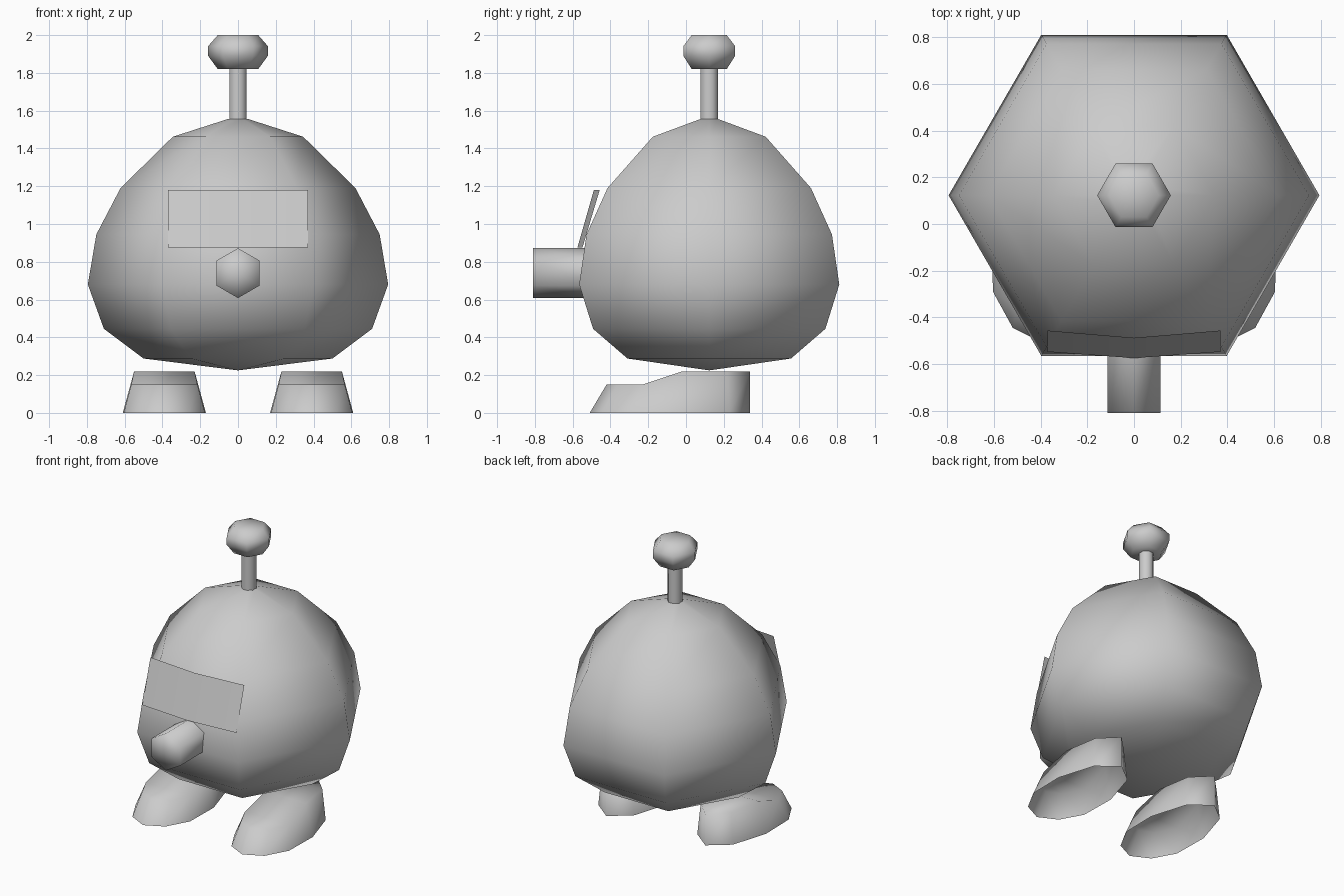
import bpy, bmesh, math
from mathutils import Vector, Matrix

if "Cube" in bpy.data.objects:
    bpy.data.objects.remove(bpy.data.objects["Cube"])

grey = bpy.data.materials.new("light grey")
grey.diffuse_color = (0.6, 0.6, 0.6, 1)
grey.use_nodes = True
grey.node_tree.nodes["Principled BSDF"].inputs["Base Color"].default_value = grey.diffuse_color


def finish(name, bm, recalc=True):
    if recalc:
        bmesh.ops.recalc_face_normals(bm, faces=bm.faces)
    for f in bm.faces:
        f.smooth = True
    me = bpy.data.meshes.new(name)
    bm.to_mesh(me)
    bm.free()
    me.materials.append(grey)
    ob = bpy.data.objects.new(name, me)
    bpy.context.collection.objects.link(ob)
    return ob


def lathe(name, profile, sides, centre, rot=None, phase=0.0):
    """Revolve (radius, height) points with few sides; radius 0 makes a pole."""
    bm = bmesh.new()
    rings = []
    for r, h in profile:
        n = 1 if r == 0 else sides
        rings.append([bm.verts.new((r * math.cos(phase + 2 * math.pi * i / sides),
                                    r * math.sin(phase + 2 * math.pi * i / sides), h))
                      for i in range(n)])
    for a, b in zip(rings, rings[1:]):
        for i in range(sides):
            j = (i + 1) % sides
            if len(a) == 1:
                bm.faces.new((a[0], b[j], b[i]))
            elif len(b) == 1:
                bm.faces.new((a[i], a[j], b[0]))
            else:
                bm.faces.new((a[i], a[j], b[j], b[i]))
    m = Matrix.Translation(centre) @ (rot or Matrix())
    bmesh.ops.transform(bm, matrix=m, verts=bm.verts)
    return finish(name, bm)


AXIS = Vector((0, 0.123, 0))

# Egg-shaped six-sided body
lathe("body", [(0, 0.225), (0.5, 0.288), (0.71, 0.445), (0.795, 0.68), (0.75, 0.945),
               (0.622, 1.19), (0.345, 1.462), (0.05, 1.557), (0, 1.557)], 6, AXIS)

# Antenna with faceted knob
lathe("antenna_stem", [(0.05, 1.53), (0.05, 1.84)], 8, AXIS, phase=math.pi / 8)
lathe("antenna_knob", [(0, 1.82), (0.107, 1.82), (0.158, 1.89), (0.158, 1.942),
                       (0.107, 2.0), (0, 2.0)], 6, AXIS)

# Snout pointing to the front, one corner up
lathe("snout", [(0.132, 0.45), (0.132, 0.81), (0, 0.81)], 6, Vector((0, 0, 0.74)),
      rot=Matrix.Rotation(math.pi / 2, 4, 'X'), phase=math.pi / 2)

# Bent visor plate in front of the face
bm = bmesh.new()
low = [bm.verts.new(p) for p in ((-0.37, -0.548, 0.875), (0, -0.575, 0.875), (0.37, -0.548, 0.875))]
top = [bm.verts.new(p) for p in ((-0.37, -0.457, 1.18), (0, -0.488, 1.18), (0.37, -0.457, 1.18))]
for i in range(2):
    bm.faces.new((low[i], low[i + 1], top[i + 1], top[i]))
finish("visor", bm, recalc=False)

# Feet: rows of (half width, y, z) from toe to heel, open underneath
UPPER = [(0, -0.42, 0.15), (0.11, -0.365, 0.15), (0.175, -0.23, 0.15),
         (0.16, -0.02, 0.22), (0.12, 0.22, 0.22), (0, 0.34, 0.22)]
SOLE = [(0, -0.51, 0), (0.13, -0.445, 0), (0.215, -0.29, 0),
        (0.22, -0.03, 0), (0.14, 0.23, 0), (0, 0.34, 0)]


def foot(name, cx):
    bm = bmesh.new()

    def rows(points):
        left, right = [], []
        for w, y, z in points:
            v = bm.verts.new((cx - w, y, z))
            left.append(v)
            right.append(v if w == 0 else bm.verts.new((cx + w, y, z)))
        return left, right

    ul, ur = rows(UPPER)
    sl, sr = rows(SOLE)
    for i in range(5):
        across = list(dict.fromkeys((ul[i], ur[i], ur[i + 1], ul[i + 1])))
        bm.faces.new(across)
        bm.faces.new((sr[i], sr[i + 1], ur[i + 1], ur[i]))
        bm.faces.new((sl[i + 1], sl[i], ul[i], ul[i + 1]))
    finish(name, bm, recalc=False)


foot("left_foot", -0.39)
foot("right_foot", 0.39)
